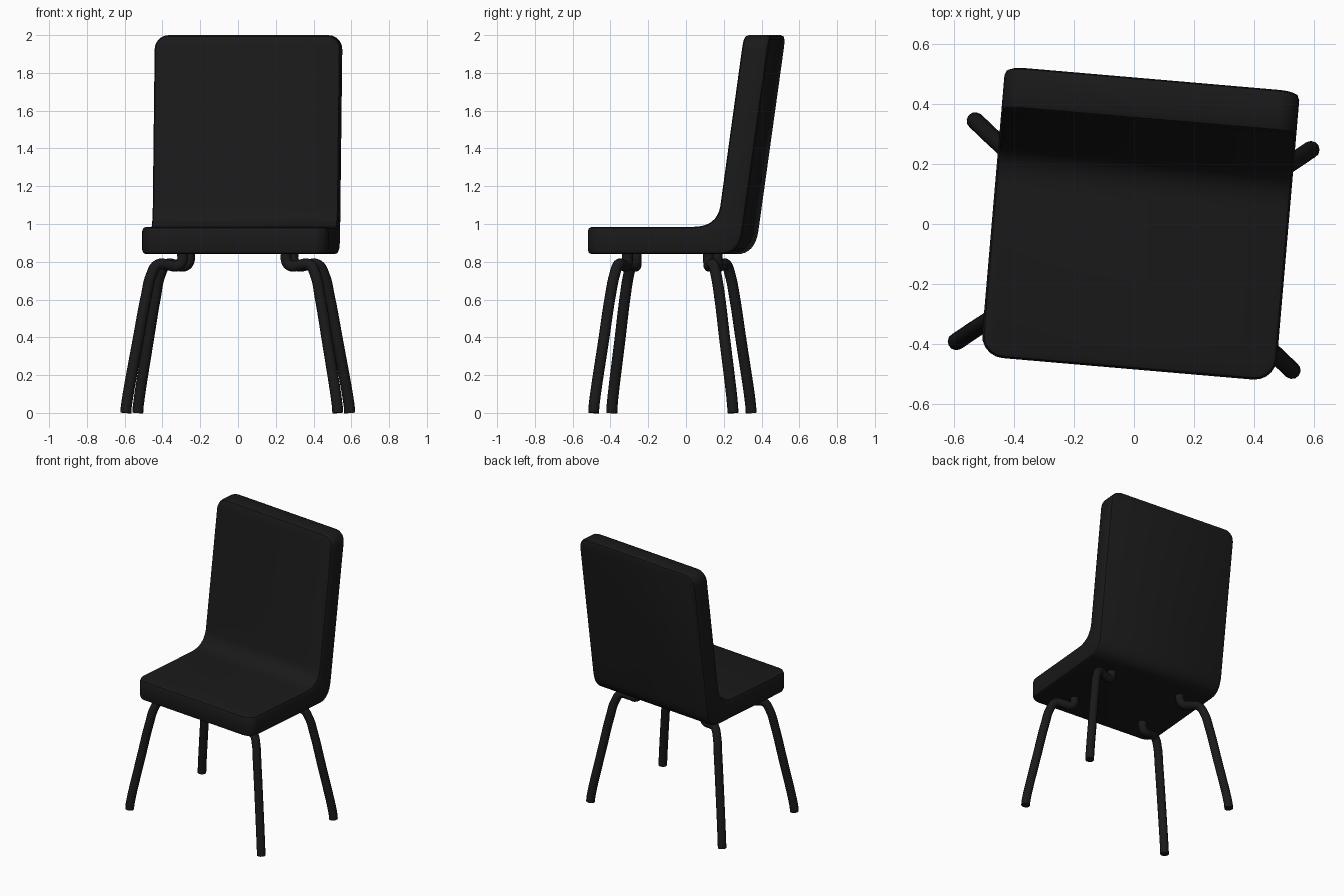
import bpy, bmesh, math
from mathutils import Matrix, Vector

if "Cube" in bpy.data.objects:
    bpy.data.objects.remove(bpy.data.objects["Cube"])

TURN = Matrix.Rotation(math.radians(-4.9), 4, 'Z')   # whole chair is turned slightly

black = bpy.data.materials.new("black")
black.diffuse_color = (0.01, 0.01, 0.01, 1)
black.use_nodes = True
black.node_tree.nodes["Principled BSDF"].inputs["Base Color"].default_value = black.diffuse_color


def fillet(p0, corner, p1, n):
    """Quadratic arc from p0 to p1 around a corner."""
    a, b, c = Vector(p0), Vector(corner), Vector(p1)
    return [a * (1 - t) ** 2 + b * 2 * t * (1 - t) + c * t * t
            for t in (i / n for i in range(n + 1))]


# Seat shell: L-shaped side profile (y, z) extruded across the width
X0, X1 = -0.474, 0.515
inner = fillet((0.08, 0.985), (0.203, 0.985), (0.224, 1.09), 8)
outer = fillet((0.346, 0.965), (0.328, 0.84), (0.23, 0.84), 8)
profile = ([Vector((-0.484, 0.84)), Vector((-0.484, 0.985))] + inner +
           [Vector((0.350, 2.0)), Vector((0.491, 2.0))] + outer)

bm = bmesh.new()
side = bm.faces.new([bm.verts.new((X0, p.x, p.y)) for p in profile])
ext = bmesh.ops.extrude_face_region(bm, geom=[side], use_keep_orig=True)
bmesh.ops.translate(bm, vec=(X1 - X0, 0, 0),
                    verts=[v for v in ext["geom"] if isinstance(v, bmesh.types.BMVert)])
bmesh.ops.recalc_face_normals(bm, faces=bm.faces)


def is_end(e):
    a, b = (v.co for v in e.verts)
    return abs(a.x - b.x) < 1e-4 and (max(a.y, b.y) < -0.48 or min(a.z, b.z) > 1.99)


# Round the four sheet corners, then soften the whole outline
bmesh.ops.bevel(bm, geom=[e for e in bm.edges if is_end(e)], offset=0.075,
                offset_type='OFFSET', segments=5, profile=0.5, affect='EDGES')
bm.normal_update()
rim = [e for e in bm.edges if len(e.link_faces) == 2
       and e.calc_face_angle() > math.radians(45)]
bmesh.ops.bevel(bm, geom=rim, offset=0.022, offset_type='OFFSET',
                segments=2, profile=0.5, affect='EDGES')
me = bpy.data.meshes.new("seat_and_back")
bm.to_mesh(me)
bm.free()
seat = bpy.data.objects.new("seat_and_back", me)
bpy.context.collection.objects.link(seat)
seat.matrix_world = TURN
me.materials.append(black)
bpy.context.view_layer.objects.active = seat
seat.select_set(True)
bpy.ops.object.shade_smooth_by_angle(angle=math.radians(35))

# Legs: bent tubes, one path mirrored to four corners (offsets from leg centre)
PATH = [(0.563, 0.370, 0.0), (0.560, 0.368, 0.04), (0.500, 0.320, 0.40),
        (0.461, 0.290, 0.62), (0.436, 0.270, 0.73), (0.402, 0.252, 0.785),
        (0.345, 0.232, 0.782), (0.300, 0.220, 0.778), (0.279, 0.216, 0.80),
        (0.277, 0.215, 0.86)]
for sx, s_name in ((-1, "left"), (1, "right")):
    for sy, f_name in ((-1, "front"), (1, "back")):
        name = f"{f_name}_{s_name}_leg"
        cu = bpy.data.curves.new(name, 'CURVE')
        cu.dimensions = '3D'
        cu.bevel_depth = 0.029
        cu.bevel_resolution = 4
        cu.resolution_u = 5
        cu.use_fill_caps = True
        sp = cu.splines.new('BEZIER')
        sp.bezier_points.add(len(PATH) - 1)
        for bp, (x, y, z) in zip(sp.bezier_points, PATH):
            bp.co = (0.005 + sx * x, -0.072 + sy * y, z)
            bp.handle_left_type = bp.handle_right_type = 'AUTO'
        cu.materials.append(black)
        leg = bpy.data.objects.new(name, cu)
        bpy.context.collection.objects.link(leg)
        leg.matrix_world = TURN
